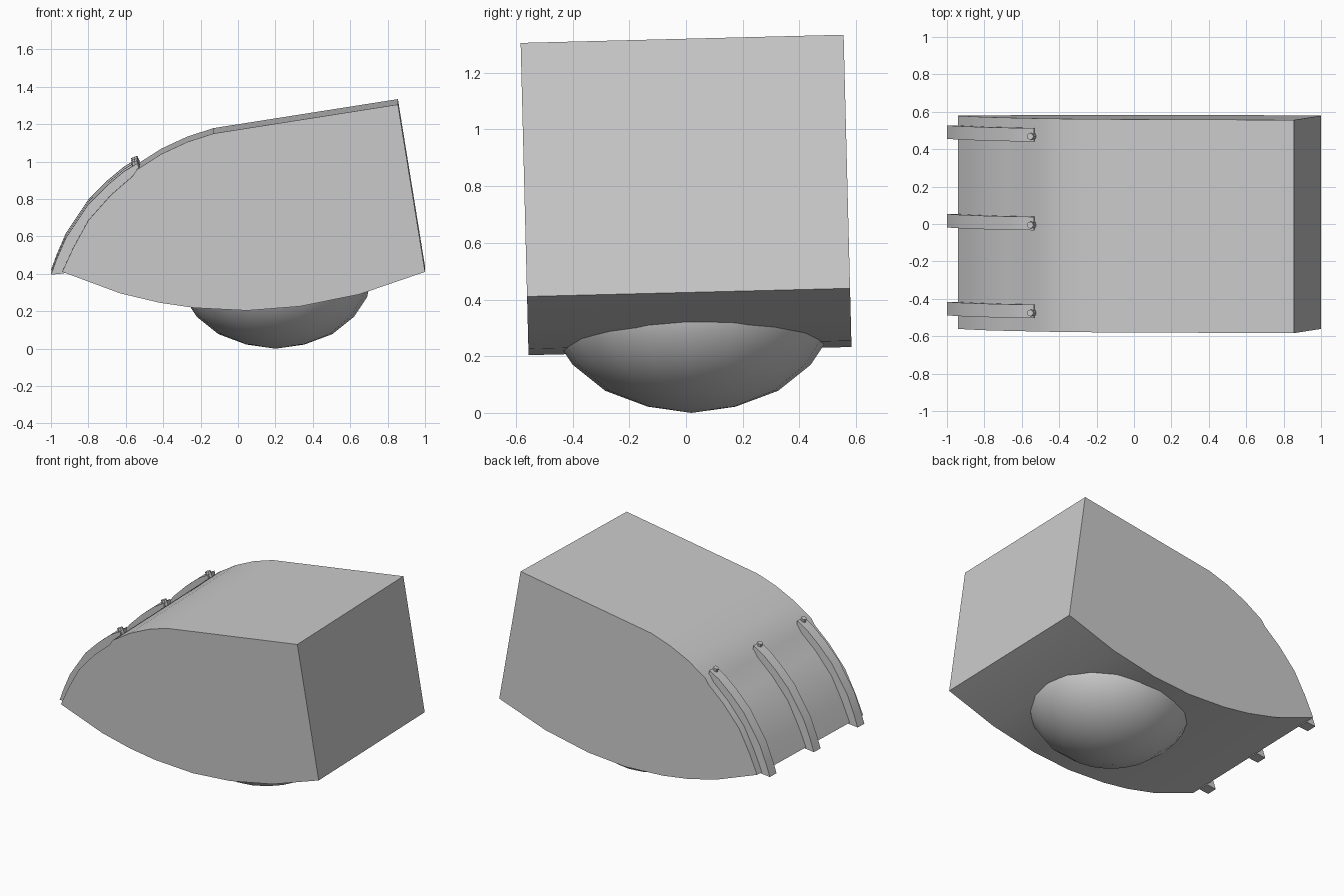
import bpy, bmesh, math
from mathutils import Matrix, Vector

cube = bpy.data.objects.get("Cube")
if cube:
    bpy.data.objects.remove(cube, do_unlink=True)

GREY = (0.6, 0.6, 0.6, 1)
mat = bpy.data.materials.new("plain grey")
mat.use_nodes = True
mat.diffuse_color = GREY
mat.node_tree.nodes["Principled BSDF"].inputs["Base Color"].default_value = GREY

# The shell rolls slightly about its long axis
PIVOT = Vector((0, 0, 0.78))
ROLL = (Matrix.Translation(PIVOT) @ Matrix.Rotation(math.radians(1.45), 4, "X")
        @ Matrix.Translation(-PIVOT))


def finish(name, bm, roll=True):
    bmesh.ops.recalc_face_normals(bm, faces=bm.faces)
    if roll:
        bm.transform(ROLL)
    mesh = bpy.data.meshes.new(name)
    bm.to_mesh(mesh)
    bm.free()
    mesh.materials.append(mat)
    obj = bpy.data.objects.new(name, mesh)
    bpy.context.collection.objects.link(obj)
    bpy.ops.object.select_all(action="DESELECT")
    obj.select_set(True)
    bpy.context.view_layer.objects.active = obj
    bpy.ops.object.shade_smooth_by_angle(angle=math.radians(35))
    return obj


def extrude_profile(name, points, y0, y1):
    """Prism from an x-z outline, spanning y0 to y1."""
    bm = bmesh.new()
    face = bm.faces.new([bm.verts.new((x, y0, z)) for x, z in points])
    ext = bmesh.ops.extrude_face_region(bm, geom=[face])
    moved = [v for v in ext["geom"] if isinstance(v, bmesh.types.BMVert)]
    bmesh.ops.translate(bm, verts=moved, vec=(0, y1 - y0, 0))
    return finish(name, bm)


# Shell: curved belly, flat back, sloping roof, lip and recessed front panel
belly = [(-0.94, 0.425), (-0.63, 0.31), (-0.42, 0.26), (-0.23, 0.232), (0.05, 0.218),
         (0.33, 0.24), (0.65, 0.305), (1.0, 0.425)]
roof = [(0.855, 1.32), (-0.13, 1.165), (-0.27, 1.12), (-0.41, 1.055), (-0.54, 0.972)]
panel = [(-0.565, 0.935), (-0.68, 0.835), (-0.8, 0.7), (-0.88, 0.555)]
extrude_profile("shell", belly + roof + panel, -0.57, 0.57)

# Three curved rails over the front panel, each ending in a small peg
rail_outer = [(-1.0, 0.408), (-0.97, 0.49), (-0.92, 0.605), (-0.8, 0.785),
              (-0.7, 0.885), (-0.61, 0.96), (-0.535, 1.005)]
rail_inner = [(-0.53, 0.96), (-0.58, 0.915), (-0.69, 0.815), (-0.81, 0.675),
              (-0.89, 0.525), (-0.93, 0.415)]
for side, y in (("right", -0.462), ("middle", 0.008), ("left", 0.482)):
    extrude_profile(side + "_rail", rail_outer + rail_inner, y - 0.036, y + 0.036)
    peg = bmesh.new()
    bmesh.ops.create_cone(peg, cap_ends=True, segments=8, radius1=0.022,
                          radius2=0.018, depth=0.07)
    peg.transform(Matrix.Translation((-0.543, y - 0.008, 0.98))
                  @ Matrix.Rotation(math.radians(-20), 4, "Y"))
    finish(side + "_peg", peg)

# Shallow dome under the belly, lathed from its profile
bm = bmesh.new()
arc = [(0, 0), (0.155, 0.022), (0.305, 0.078), (0.42, 0.17), (0.49, 0.275), (0.5, 0.32)]
verts = [bm.verts.new((r, 0, z)) for r, z in arc]
edges = [bm.edges.new(pair) for pair in zip(verts, verts[1:])]
bmesh.ops.spin(bm, geom=verts + edges, cent=(0, 0, 0), axis=(0, 0, 1),
               angle=math.tau, steps=20)
bmesh.ops.remove_doubles(bm, verts=bm.verts, dist=0.001)
bm.transform(Matrix.Translation((0.2, 0.02, 0)))
finish("belly_dome", bm, roll=False)
